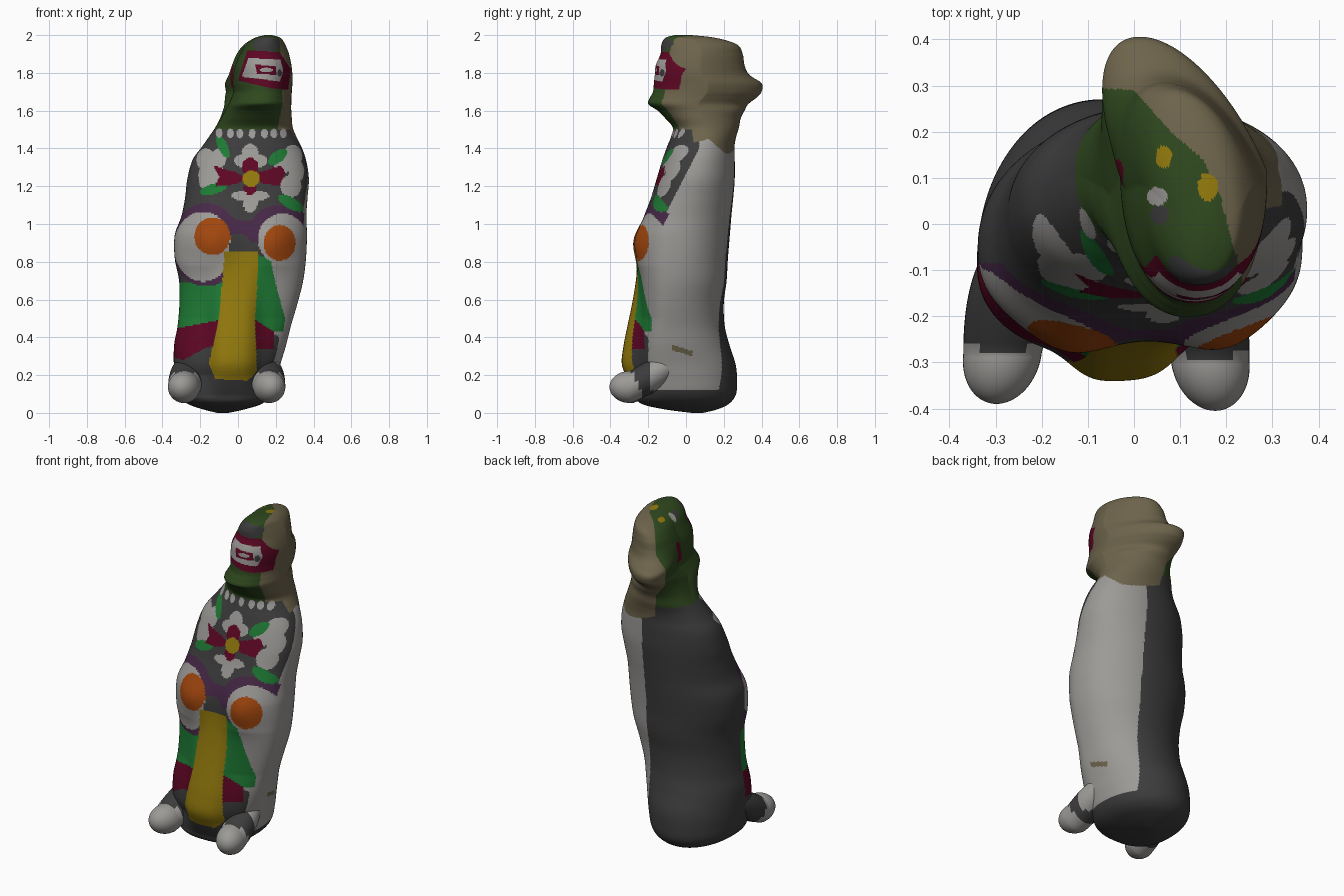
import bpy, math

# ---- materials -------------------------------------------------------
COLOURS = {
    "charcoal": (0.045, 0.045, 0.046), "off_white": (0.335, 0.325, 0.31),
    "olive_green": (0.028, 0.065, 0.013), "khaki_brown": (0.152, 0.126, 0.070),
    "crimson": (0.112, 0.002, 0.017), "leaf_green": (0.013, 0.195, 0.035),
    "purple": (0.062, 0.021, 0.062), "orange": (0.35, 0.060, 0.004),
    "yellow": (0.285, 0.190, 0.004)}
NAMES = list(COLOURS)
MATS = []
for n, c in COLOURS.items():
    m = bpy.data.materials.new(n)
    m.diffuse_color = (*c, 1)
    MATS.append(m)

# ---- outline rows: z, left, right, front, back (, backward skew) -------
BODY = [
    (0.00, -.11, -.05, .03, .09), (0.02, -.19, .04, -.12, .17),
    (0.05, -.27, .13, -.24, .23), (0.10, -.32, .18, -.27, .265),
    (0.18, -.335, .205, -.31, .27), (0.26, -.34, .225, -.34, .262),
    (0.36, -.338, .255, -.33, .23), (0.46, -.32, .28, -.31, .205),
    (0.58, -.31, .315, -.285, .20), (0.70, -.312, .345, -.265, .215),
    (0.82, -.335, .36, -.25, .222), (0.94, -.335, .365, -.242, .232),
    (1.04, -.30, .362, -.22, .24), (1.14, -.28, .368, -.185, .25),
    (1.24, -.268, .375, -.155, .258), (1.34, -.24, .36, -.125, .258),
    (1.41, -.19, .335, -.10, .257), (1.46, -.155, .31, -.08, .265)]
HEAD = [
    (1.51, -.12, .29, -.07, .28, -.1), (1.56, -.09, .285, -.11, .29, -.2),
    (1.60, -.07, .282, -.15, .31, -.25), (1.635, -.05, .282, -.20, .33, -.32),
    (1.67, -.035, .283, -.19, .375, -.38), (1.70, -.025, .285, -.175, .40, -.4),
    (1.745, -.03, .288, -.17, .40, -.4), (1.79, -.025, .288, -.165, .335, -.35),
    (1.84, -.015, .283, -.16, .31, -.3), (1.90, .01, .27, -.135, .30, -.3),
    (1.95, .04, .25, -.13, .27, -.2), (1.985, .09, .225, -.11, .16, -.1),
    (2.00, .14, .18, -.06, .03, 0)]
ROWS = [r + (0,) for r in BODY] + HEAD

# ---- painted front shapes, later ones on top ---------------------------
# ellipses: colour, centre x, centre z, radius x, radius z, tilt in degrees
def E(col, x, z, rx, rz, tilt=0):
    t = math.radians(tilt)
    c, s = math.cos(t), math.sin(t)
    def test(px, pz):
        dx, dz = px - x, pz - z
        return ((dx*c + dz*s)/rx)**2 + ((dz*c - dx*s)/rz)**2 < 1
    return NAMES.index(col), test

def P(col, *pts):
    def test(px, pz):
        hit = False
        for (x1, z1), (x2, z2) in zip(pts, pts[1:] + pts[:1]):
            if (z1 > pz) != (z2 > pz) and px < x1 + (pz-z1)*(x2-x1)/(z2-z1):
                hit = not hit
        return hit
    return NAMES.index(col), test

SKIRT = [
    P("leaf_green", (-.36, .69), (-.05, .69), (-.06, .50), (-.36, .44)),
    P("leaf_green", (.08, .84), (.17, .82), (.20, .68), (.25, .50), (.24, .43),
      (.18, .43), (.08, .50)),
    P("crimson", (-.36, .44), (-.06, .50), (-.12, .36), (-.18, .34), (-.29, .28), (-.36, .30)),
    P("crimson", (.08, .50), (.19, .43), (.19, .34), (.08, .34)),
    E("purple", -.17, .89, .185, .22), E("purple", .225, .98, .16, .12),
    P("purple", (-.06, 1.06), (.0, 1.02), (.16, 1.02), (.14, .93), (.09, .90), (-.06, .93)),
    E("off_white", -.185, .88, .155, .185), E("off_white", .235, .92, .13, .135),
    P("charcoal", (-.035, .95), (.03, .95), (.075, .90), (.09, .84), (-.05, .84)),
    E("orange", -.135, .935, .095, .10), E("orange", .22, .90, .085, .095),
    P("yellow", (-.07, .855), (.11, .855), (.10, .65), (.09, .5), (.10, .22),
      (.05, .17), (-.12, .18), (-.155, .26), (-.10, .5))]
CHEST = [
    E("off_white", -.17, 1.34, .05, .06), E("off_white", -.14, 1.26, .07, .07),
    E("off_white", -.10, 1.35, .04, .05), E("off_white", -.16, 1.22, .045, .04),
    E("off_white", .29, 1.36, .05, .06), E("off_white", .31, 1.28, .04, .06),
    E("off_white", .28, 1.20, .055, .06), E("off_white", .24, 1.31, .05, .04),
    E("off_white", .065, 1.37, .045, .055), E("off_white", .03, 1.335, .05, .035),
    E("off_white", .105, 1.335, .05, .035),
    E("off_white", .065, 1.12, .04, .06), E("off_white", .065, 1.15, .10, .03),
    E("leaf_green", -.08, 1.41, .025, .065, 25), E("leaf_green", .21, 1.355, .06, .03, 38),
    E("leaf_green", -.13, 1.185, .075, .027, 15), E("leaf_green", .28, 1.11, .075, .03, -30),
    P("crimson", (-.13, 1.31), (0, 1.27), (.04, 1.24), (-.01, 1.21), (-.12, 1.20), (-.10, 1.25)),
    P("crimson", (.10, 1.27), (.23, 1.31), (.25, 1.27), (.22, 1.20), (.10, 1.22)),
    E("crimson", .065, 1.30, .045, .05), E("crimson", .065, 1.19, .035, .035),
    E("yellow", .07, 1.24, .048, .042)]
CHEST += [E("off_white", x, 1.478 + .02*abs(x - .09), .018, .025)
          for x in (-.10, -.04, .01, .075, .14, .19, .24)]
FACE = [
    E("charcoal", .15, 1.95, .075, .04),
    P("crimson", (.05, 1.92), (.22, 1.91), (.28, 1.82), (.265, 1.71), (.17, 1.72), (0, 1.76)),
    P("off_white", (.055, 1.88), (.225, 1.87), (.24, 1.81), (.22, 1.755), (.02, 1.78)),
    P("crimson", (.09, 1.845), (.20, 1.835), (.205, 1.79), (.10, 1.795)),
    E("off_white", .15, 1.815, .035, .012), E("charcoal", .22, 1.80, .012, .02)]
FRONT = SKIRT + CHEST + FACE
# spots on the crown, seen from above
CROWN = [E("yellow", .16, .08, .022, .03), E("yellow", .065, .145, .018, .025),
         E("off_white", .05, .06, .022, .02), E("charcoal", .055, .02, .02, .022),
         E("crimson", -.035, .11, .012, .03)]

def interp(pts, t):
    for (a, u), (b, v) in zip(pts, pts[1:]):
        if t <= b:
            return u + (v - u) * max(0, (t - a) / (b - a))
    return pts[-1][1]

HAIR_EDGE = [(-.12, .235), (-.05, .215), (.05, .19), (.14, .15), (.20, .08), (.29, 0), (.32, -.5)]
HAIR_FOOT = [(-.16, 1.68), (-.12, 1.62), (.03, 1.51), (.04, 1.43), (.12, 1.45), (.2, 1.38), (.26, 1.34)]
SIDE_EDGE = [(.1, -.20), (.4, -.20), (.46, -.27), (.85, -.27), (.9, -.19), (1.05, -.11), (1.4, .07)]

def colour(x, y, z, mid_y):
    if z > 1.72 and y > -.05:
        for m, test in CROWN:
            if test(x, y):
                return m
    side = interp(SIDE_EDGE, z)
    hidden = z < 1.09 and (x > .15 and y > max(side, -.2) + .02 or x < 0 and y > -.085)
    if y < mid_y - .02 and not hidden:
        for m, test in reversed(FRONT):
            if test(x, z):
                return m
    lift = .4 * max(0, .25 - x) if y > .12 else 0
    if x > interp(HAIR_EDGE, y) and z > min(1.5, interp(HAIR_FOOT, y) + lift):
        return NAMES.index("khaki_brown")
    if z > 1.50:
        return NAMES.index("olive_green")
    if x > 0 and abs(y + .02) < .055 and abs(z - .33 + .3*(y + .02)) < .014:
        return NAMES.index("khaki_brown")
    if z > .12 and x > (.12 if y > 0 else .165) and y > side:
        return NAMES.index("off_white")
    return NAMES.index("charcoal")

# ---- body and head, one lofted skin ------------------------------------
N, STEPS = 300, 14

def catmull(p0, p1, p2, p3, t):
    return .5*(2*p1 + (p2-p0)*t + (2*p0-5*p1+4*p2-p3)*t*t + (3*p1-p0-3*p2+p3)*t**3)

rings = []
for i in range(len(ROWS) - 1):
    q = [ROWS[min(max(i + k, 0), len(ROWS) - 1)] for k in (-1, 0, 1, 2)]
    rings += [[catmull(*c, s / STEPS) for c in zip(*q)] for s in range(STEPS)]
rings.append(ROWS[-1])

verts, faces, mids = [], [], []
for z, xl, xr, yf, yb, skew in rings:
    body = min(1, max(0, (1.45 - z) / .5))      # 1 in the body, 0 in the head
    low = interp([(.08, 0), (.2, 1), (.5, 1), (.78, 0)], z)   # skirt with raised strap
    cx, a = (xl+xr)/2, (xr-xl)/2
    cy = (yf+yb)/2 - .04 * body * min(1, z / .1)
    front = cy - yf - .055 * low
    for j in range(N):
        t = 2 * math.pi * j / N
        c, s = math.cos(t), math.sin(t)
        # squarer in front, rounder behind
        power = 2 / (2.15 + .4 * body - .25 * low) if s < 0 else 2 / 2.05
        x = cx + a * math.copysign(abs(c)**power, c)
        y = cy + (front if s < 0 else yb - cy) * math.copysign(abs(s)**power, s)
        x += skew * max(0, y - cy)
        if s < 0:  # two rounded swellings on the chest, and the strap
            for bx, bz in ((-.15, .90), (.21, .90)):
                y += .045 * s * math.exp(-((x-bx)**2 + (z-bz)**2) / .0135)
            y += .055 * low * s * math.exp(-((x + .02) / .125)**4)
        verts.append((x, y, max(0, min(2, z))))
for i in range(len(rings) - 1):
    for j in range(N):
        k = (j + 1) % N
        faces.append((i*N + j, i*N + k, (i+1)*N + k, (i+1)*N + j))
        mids.append((rings[i][3] + rings[i][4]) / 2)
faces += [tuple(reversed(range(N))), tuple(range((len(rings)-1)*N, len(rings)*N))]
mids += [0, 0]

def build(name, verts, faces, rule):
    me = bpy.data.meshes.new(name)
    me.from_pydata(verts, [], faces)
    for m in MATS:
        me.materials.append(m)
    for p in me.polygons:
        p.material_index = rule(p.index, p.center)
        p.use_smooth = True
    ob = bpy.data.objects.new(name, me)
    bpy.context.collection.objects.link(ob)
    return ob

build("figure_body", verts, faces, lambda i, c: colour(c.x, c.y, c.z, mids[i]))

# ---- feet: pale toes, dark ankle rising back into the body ---------------
for name, x, y, turn in (("left_foot", -.285, -.28, -.12), ("right_foot", .165, -.295, .10)):
    fv, ff, R, S = [], [], 40, 40
    for i in range(R + 1):
        p = math.pi * i / R
        d = -math.cos(p)                        # -1 at the toe, +1 at the heel
        r = .085 * math.sin(p) * (1 + .4 * max(0, d))
        for j in range(S):
            t = 2 * math.pi * j / S
            ly = d * (.11 if d < 0 else .27)
            rise = .5 * max(0, ly)
            fv.append((x + r*math.cos(t) - turn*ly, y + ly, .137 + rise + r*math.sin(t)))
    for i in range(R):
        for j in range(S):
            k = (j + 1) % S
            ff.append((i*S + j, i*S + k, (i+1)*S + k, (i+1)*S + j))
    build(name, fv, ff, lambda i, c, x=x, y=y: NAMES.index(
        "off_white" if c.y < y + .05 - .5*(c.z - .13) or x > 0 and c.y > -.19 and c.z > .12
        else "charcoal"))
